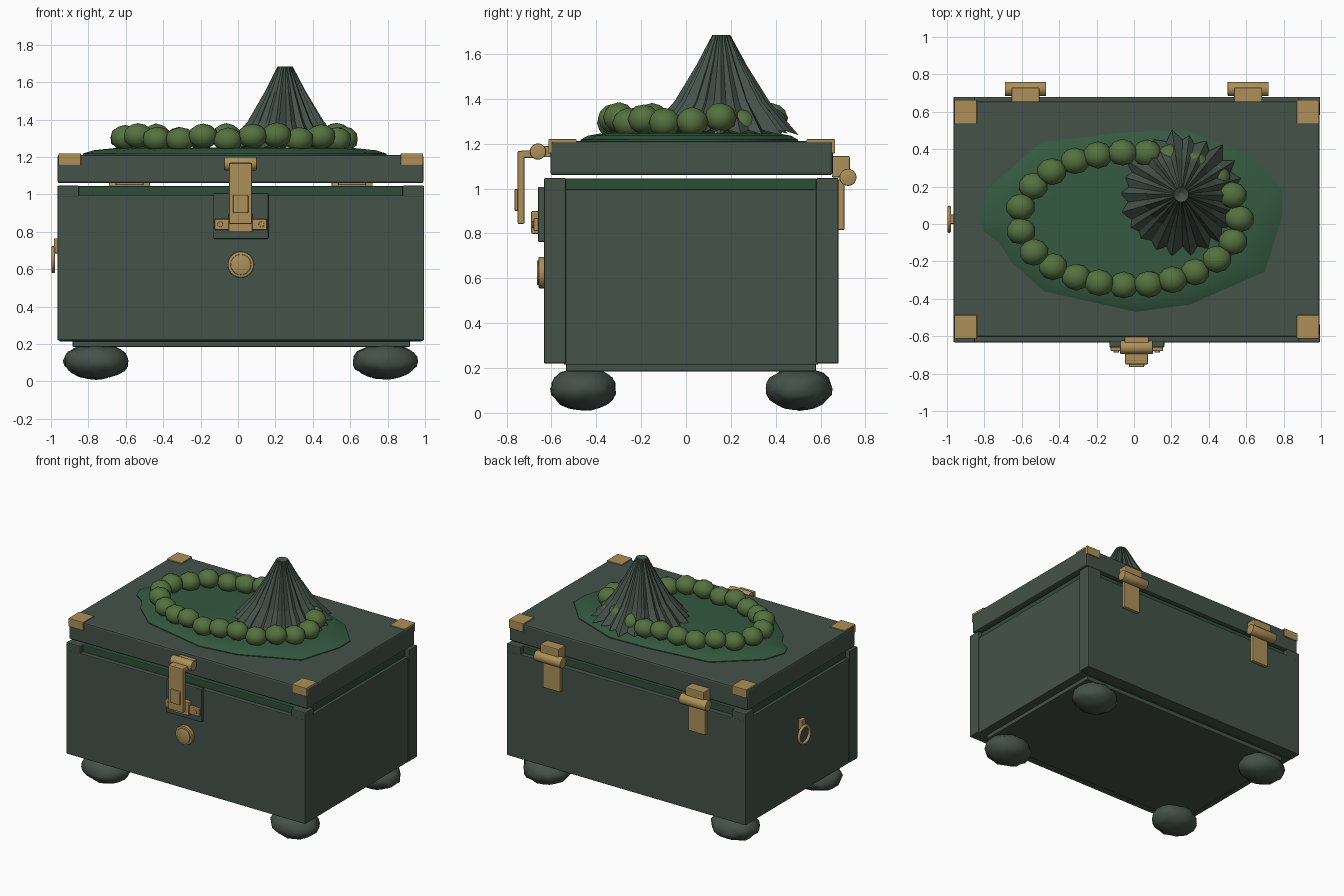
import bpy, bmesh, math, random
from mathutils import Vector, Matrix

if "Cube" in bpy.data.objects:
    bpy.data.objects.remove(bpy.data.objects["Cube"])

random.seed(4)


def material(name, rgb):
    m = bpy.data.materials.new(name)
    m.diffuse_color = (*rgb, 1)
    m.use_nodes = True
    m.node_tree.nodes["Principled BSDF"].inputs["Base Color"].default_value = m.diffuse_color
    return m


GREY = material("grey green", (0.058, 0.084, 0.068))
RIM = material("dark green", (0.028, 0.075, 0.038))
MOSS = material("moss green", (0.034, 0.1, 0.05))
BEAD = material("olive green", (0.09, 0.165, 0.05))
GOLD = material("old gold", (0.42, 0.28, 0.1))


def finish(name, bm, mat, smooth=None):
    bmesh.ops.recalc_face_normals(bm, faces=bm.faces[:])
    me = bpy.data.meshes.new(name)
    bm.to_mesh(me)
    bm.free()
    me.materials.append(mat)
    ob = bpy.data.objects.new(name, me)
    bpy.context.collection.objects.link(ob)
    if smooth:
        bpy.ops.object.select_all(action='DESELECT')
        ob.select_set(True)
        bpy.context.view_layer.objects.active = ob
        bpy.ops.object.shade_smooth_by_angle(angle=math.radians(smooth))
    return ob


def box(name, x, y, z, mat, bevel=0.006):
    bm = bmesh.new()
    bmesh.ops.create_cube(bm, size=1)
    for v in bm.verts:
        v.co = [(a + b) / 2 + c * (b - a) for (a, b), c in zip((x, y, z), v.co)]
    if bevel:
        bmesh.ops.bevel(bm, geom=bm.edges[:], offset=bevel, segments=2, affect='EDGES', profile=0.5)
    return finish(name, bm, mat)


def cylinder(name, centre, radius, length, axis, mat, sides=24, bevel=0.005):
    bm = bmesh.new()
    bmesh.ops.create_cone(bm, cap_ends=True, segments=sides, radius1=radius, radius2=radius, depth=length)
    rims = [e for e in bm.edges if any(len(f.verts) > 4 for f in e.link_faces)]
    bmesh.ops.bevel(bm, geom=rims, offset=bevel, segments=2, affect='EDGES', profile=0.5)
    turn = Vector((0, 0, 1)).rotation_difference(Vector(axis)).to_matrix().to_4x4()
    bmesh.ops.transform(bm, matrix=Matrix.Translation(centre) @ turn, verts=bm.verts)
    return finish(name, bm, mat, 35)


def lump(name, centre, size, mat, noise, detail=2, smooth=60):
    bm = bmesh.new()
    bmesh.ops.create_icosphere(bm, subdivisions=detail, radius=1)
    for v in bm.verts:
        k = 1 + random.uniform(-noise, noise)
        v.co = [c + s * k * q for c, s, q in zip(centre, size, v.co)]
    return finish(name, bm, mat, smooth)


# Chest body
X0, X1 = -0.965, 0.995
box("front_wall", (X0, X1), (-0.633, -0.535), (0.22, 0.995), GREY)
box("back_wall", (X0, X1), (0.58, 0.68), (0.22, 0.995), GREY)
box("side_walls", (X0 + 0.008, X1 - 0.008), (-0.545, 0.59), (0.215, 0.995), GREY)
box("bottom_plate", (-0.885, 0.92), (-0.535, 0.58), (0.185, 0.24), GREY)
box("inner_rim", (-0.935, 0.965), (-0.6, 0.645), (0.9, 1.045), RIM)
for px in ((X0, -0.85), (0.88, X1)):
    for py in ((-0.633, -0.535), (0.58, 0.68)):
        box("corner_post", px, py, (0.985, 1.047), GREY)

# Lid with metal corners
box("lid", (X0, X1 - 0.003), (-0.605, 0.655), (1.06, 1.212), GREY, 0.012)
for cx in ((-0.96, -0.84), (0.87, 0.99)):
    for edge, s in ((-0.607, 1), (0.657, -1)):
        box("corner_plate", cx, sorted((edge, edge + s * 0.12)), (1.205, 1.22), GOLD, 0.003)
        box("corner_flange", cx, sorted((edge - s * 0.007, edge + s * 0.01)), (1.157, 1.22), GOLD, 0.003)

# Hinges on the back
for hx in (-0.58, 0.61):
    cylinder("hinge_barrel", (hx, 0.722, 1.05), 0.038, 0.22, (1, 0, 0), GOLD)
    box("hinge_block", (hx - 0.075, hx + 0.075), (0.65, 0.73), (1.05, 1.145), GOLD)
    box("hinge_leaf", (hx - 0.07, hx + 0.07), (0.678, 0.706), (0.815, 1.04), GOLD)

# Latch on the front
box("latch_mount", (-0.05, 0.08), (-0.65, -0.595), (1.14, 1.19), GOLD)
cylinder("latch_pin", (0.013, -0.66, 1.165), 0.036, 0.175, (1, 0, 0), GOLD)
box("latch_arm", (-0.048, 0.075), (-0.735, -0.66), (1.137, 1.17), GOLD)
box("latch_strap", (-0.048, 0.075), (-0.75, -0.72), (0.842, 1.168), GOLD)
box("latch_button", (-0.027, 0.055), (-0.765, -0.74), (0.9, 0.998), GOLD)
box("catch_plate", (-0.132, 0.162), (-0.66, -0.625), (0.762, 1.008), GREY)
box("catch_bar", (-0.125, 0.155), (-0.68, -0.65), (0.81, 0.868), GOLD)
box("catch_block", (-0.05, 0.077), (-0.69, -0.65), (0.798, 0.9), GOLD)
for sx in (-0.095, 0.125):
    cylinder("catch_rivet", (sx, -0.68, 0.84), 0.015, 0.014, (0, 1, 0), GOLD, 12, 0.003)

# Round knob under the latch
cylinder("knob_base", (0.015, -0.642, 0.625), 0.07, 0.03, (0, 1, 0), GOLD)
cylinder("knob_face", (0.015, -0.65, 0.625), 0.055, 0.03, (0, 1, 0), GOLD)

# Ring pull on the left side
box("ring_mount", (-0.985, -0.955), (0.0, 0.05), (0.685, 0.765), GOLD)
bpy.ops.mesh.primitive_torus_add(major_radius=0.062, minor_radius=0.011, major_segments=28,
                                 minor_segments=10, location=(-0.988, 0.025, 0.652),
                                 rotation=(0, math.pi / 2, 0))
ring = bpy.context.object
ring.name = "ring_pull"
ring.data.materials.append(GOLD)
bpy.ops.object.shade_smooth_by_angle(angle=math.radians(60))

# Lumpy feet
for fx in (-0.757, 0.787):
    for fy in (-0.457, 0.505):
        lump("foot", (fx, fy, 0.108), (0.172, 0.147, 0.095), GREY, 0.05, 3)

# Mossy patch: rings shrinking from an uneven outline
outline = [(-0.83, 0.035), (-0.78, 0.19), (-0.5, 0.435), (-0.05, 0.49), (0.28, 0.5), (0.62, 0.37),
           (0.795, 0.18), (0.795, 0.05), (0.7, -0.255), (0.3, -0.43), (0.01, -0.47),
           (-0.48, -0.36), (-0.66, -0.2), (-0.72, -0.1), (-0.8, -0.045)]
bm = bmesh.new()
rings = []
for k, z in ((1, 1.205), (1, 1.218), (0.93, 1.236), (0.8, 1.247), (0.6, 1.25)):
    rings.append([bm.verts.new((-0.02 + (x + 0.02) * k, 0.02 + (y - 0.02) * k, z)) for x, y in outline])
n = len(outline)
for a, b in zip(rings, rings[1:]):
    for i in range(n):
        bm.faces.new((a[i], a[(i + 1) % n], b[(i + 1) % n], b[i]))
bm.faces.new(rings[-1])
bm.faces.new(rings[0][::-1])
finish("moss_patch", bm, MOSS, 50)

# Ring of beads, spaced evenly along an ellipse
RX, RY, COUNT = 0.59, 0.355, 23
pts = [(RX * math.cos(t / 500 * math.tau), RY * math.sin(t / 500 * math.tau)) for t in range(501)]
total = sum(math.dist(a, b) for a, b in zip(pts, pts[1:]))
run, made = 0, 0
for a, b in zip(pts, pts[1:]):
    if run >= made * total / COUNT and made < COUNT:
        z = 1.3 + random.uniform(-0.012, 0.018)
        lump("bead", (a[0] - 0.025, a[1] + 0.028, z), (0.079, 0.072, 0.067), BEAD, 0.025)
        made += 1
    run += math.dist(a, b)

# Pleated cone
bm = bmesh.new()
PLEATS = 22
ridge = [random.uniform(0.94, 1.08) if i % 2 == 0 else random.uniform(0.83, 0.9) for i in range(PLEATS * 2)]
angle = [(i + random.uniform(-0.25, 0.25)) * math.pi / PLEATS for i in range(PLEATS * 2)]
rings = []
for r, z, fold in ((0.33, 1.245, 1), (0.205, 1.39, 0.9), (0.11, 1.55, 0.75), (0.04, 1.685, 0.3), (0.012, 1.668, 0)):
    ringv = []
    for k, t in zip(ridge, angle):
        q = r * (1 + (k - 1) * fold)
        drop = (k - 1) * 0.12 if r > 0.3 else 0
        ringv.append(bm.verts.new((0.252 + q * math.cos(t), 0.157 + q * math.sin(t), z - drop)))
    rings.append(ringv)
n = PLEATS * 2
for a, b in zip(rings, rings[1:]):
    for i in range(n):
        bm.faces.new((a[i], a[(i + 1) % n], b[(i + 1) % n], b[i]))
bm.faces.new(rings[-1])
finish("pleated_cone", bm, GREY)
